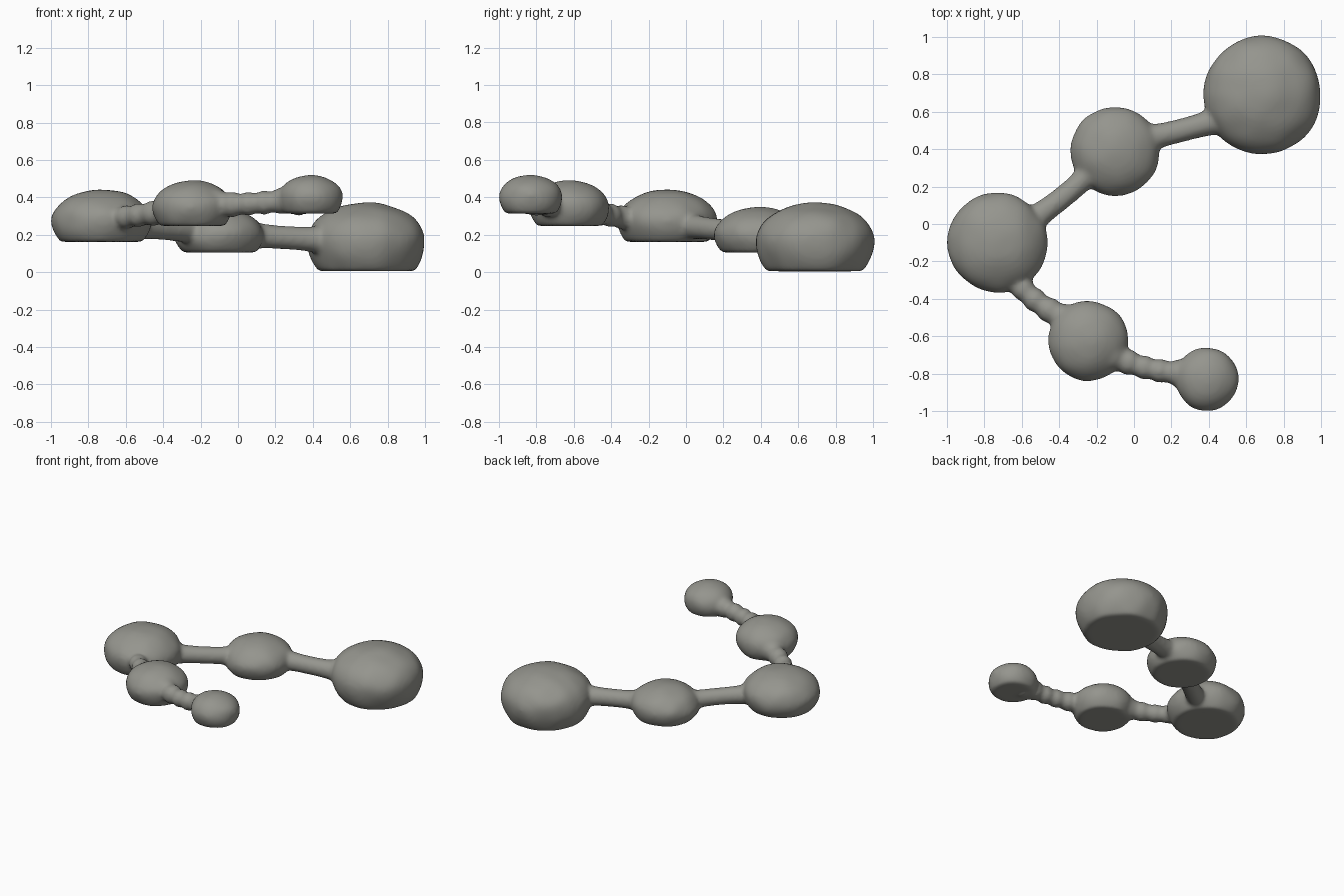
import bpy, bmesh, math
from mathutils import Vector, noise

if "Cube" in bpy.data.objects:
    bpy.data.objects.remove(bpy.data.objects["Cube"])

stone = bpy.data.materials.new("warm_grey")
stone.diffuse_color = (0.30, 0.30, 0.27, 1)
stone.use_nodes = True
stone.node_tree.nodes["Principled BSDF"].inputs["Base Color"].default_value = stone.diffuse_color

# Blobs: x, y, radius, base height, widest height, top height
BLOBS = [
    (0.685, 0.69, 0.315, 0.005, 0.17, 0.372),
    (-0.10, 0.39, 0.238, 0.105, 0.20, 0.347),
    (-0.73, -0.10, 0.267, 0.162, 0.275, 0.442),
    (-0.245, -0.625, 0.213, 0.247, 0.345, 0.492),
    (0.39, -0.83, 0.170, 0.313, 0.40, 0.52),
]
# Links: path points, radius, ripple amount
LINKS = [
    ([(0.03, 0.45, 0.20), (0.25, 0.50, 0.185), (0.50, 0.57, 0.17)], 0.063, 0.0),
    ([(-0.62, -0.03, 0.25), (-0.36, 0.16, 0.228), (-0.22, 0.30, 0.21)], 0.060, 0.0),
    ([(-0.69, -0.20, 0.28), (-0.56, -0.38, 0.30), (-0.34, -0.52, 0.33)], 0.060, 0.005),
    ([(-0.12, -0.70, 0.36), (0.09, -0.775, 0.368), (0.32, -0.80, 0.39)], 0.060, 0.006),
]


def add_blob(bm, x, y, r, base, mid, top):
    """Lumpy flattened ball with a flat underside."""
    low = (mid - base) / 0.58
    verts = bmesh.ops.create_icosphere(bm, subdivisions=5, radius=1)["verts"]
    for v in verts:
        n = v.co.copy()
        world = Vector((x + n.x * r, y + n.y * r, mid + n.z * 0.2))
        lump = 1 + 0.03 * noise.noise(world * 9) * min(1, 0.25 / r)
        n *= lump
        z = mid + n.z * ((top - mid) if n.z > 0 else low)
        v.co = (x + n.x * r, y + n.y * r, max(z, base))


def add_link(bm, path, radius, ripple, steps=40, sides=20):
    """Curved rod that flares into the blobs at both ends."""
    a, b, c = (Vector(p) for p in path)
    m = 2 * b - (a + c) / 2
    rings = []
    for i in range(steps + 1):
        t = i / steps
        p = a * (1 - t) ** 2 + m * (2 * t * (1 - t)) + c * t * t
        d = ((m - a) * (1 - t) + (c - m) * t).normalized()
        side = d.cross(Vector((0, 0, 1))).normalized()
        up = side.cross(d)
        r = radius + 0.028 * abs(2 * t - 1) ** 3
        r += ripple * math.sin(t * (c - a).length / 0.085 * 2 * math.pi)
        ring = []
        for k in range(sides):
            ang = 2 * math.pi * k / sides
            ring.append(bm.verts.new(p + (side * math.cos(ang) + up * math.sin(ang)) * r))
        rings.append(ring)
    for r0, r1 in zip(rings, rings[1:]):
        for k in range(sides):
            j = (k + 1) % sides
            bm.faces.new((r0[k], r0[j], r1[j], r1[k]))
    bm.faces.new(rings[0][::-1])
    bm.faces.new(rings[-1])


# One continuous skin over blobs and links
bm = bmesh.new()
for blob in BLOBS:
    add_blob(bm, *blob)
for link in LINKS:
    add_link(bm, *link)
bmesh.ops.recalc_face_normals(bm, faces=bm.faces[:])
mesh = bpy.data.meshes.new("blob_chain")
bm.to_mesh(mesh)
bm.free()
mesh.materials.append(stone)
chain = bpy.data.objects.new("blob_chain", mesh)
bpy.context.collection.objects.link(chain)

# Fuse the pieces and soften the joints
fuse = chain.modifiers.new("fuse", 'REMESH')
fuse.mode = 'VOXEL'
fuse.voxel_size = 0.014
fuse.use_smooth_shade = True
soften = chain.modifiers.new("soften", 'SMOOTH')
soften.factor = 0.5
soften.iterations = 8
